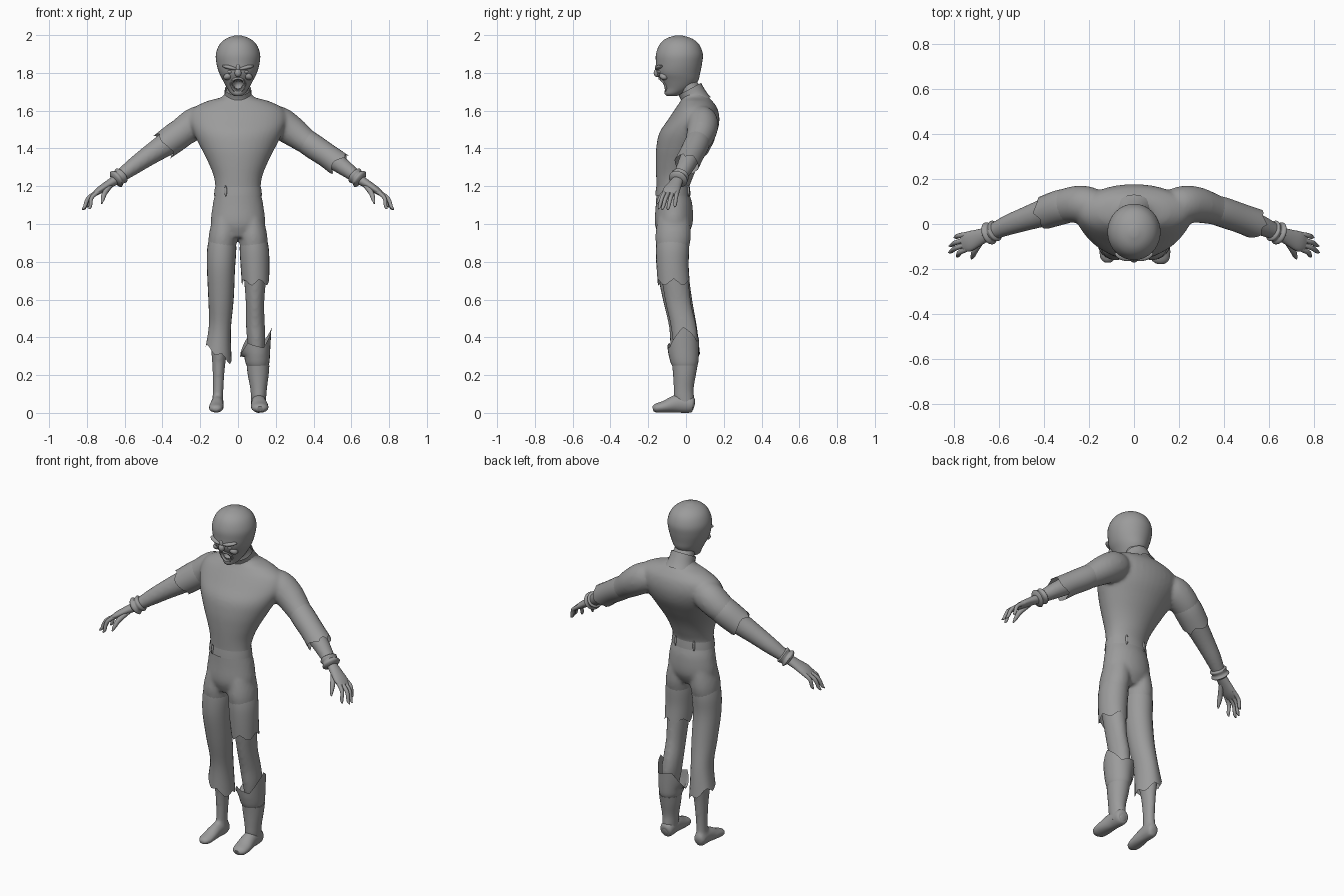
import bpy, bmesh, math
from mathutils import Vector, Euler

if "Cube" in bpy.data.objects:
    bpy.data.objects.remove(bpy.data.objects["Cube"], do_unlink=True)

grey = bpy.data.materials.new("plain_grey")
grey.use_nodes = True
grey.diffuse_color = (.33, .33, .33, 1)
for node in grey.node_tree.nodes:
    if node.type == 'BSDF_PRINCIPLED':
        node.inputs["Base Color"].default_value = grey.diffuse_color
        node.inputs["Roughness"].default_value = .7

built = []


def finish(name, bm):
    bmesh.ops.recalc_face_normals(bm, faces=bm.faces)
    mesh = bpy.data.meshes.new(name)
    bm.to_mesh(mesh)
    bm.free()
    mesh.materials.append(grey)
    obj = bpy.data.objects.new(name, mesh)
    bpy.context.collection.objects.link(obj)
    built.append(obj)
    return obj


def spline(rings, sub):
    """Catmull-Rom through rings of (x, y, z, radius_u, radius_v)."""
    out = []
    last = len(rings) - 1
    for i in range(last):
        p0, p1, p2, p3 = (rings[min(max(k, 0), last)] for k in range(i - 1, i + 3))
        for j in range(sub):
            t = j / sub
            out.append([b + t * ((c - a) / 2 + t * (a - 2.5 * b + 2 * c - d / 2
                        + t * (1.5 * (b - c) + (d - a) / 2)))
                        for a, b, c, d in zip(p0, p1, p2, p3)])
    return out + [list(rings[-1])]


def loft(name, rings, ref=None, n=24, sub=4, hem=None, closed=True, side=1):
    """Skin elliptical rings: level ones, or across the path when ref is given.
    hem(direction) moves the rim of the final ring along the path."""
    pts = spline([(r[0] * side, *r[1:]) for r in rings], sub)
    centres = [Vector(p[:3]) for p in pts]
    bm = bmesh.new()
    loops = []
    for i, p in enumerate(pts):
        u, v, axis = Vector((1, 0, 0)), Vector((0, 1, 0)), Vector((0, 0, 1))
        if ref:
            axis = (centres[min(i + 1, len(pts) - 1)] - centres[max(i - 1, 0)]).normalized()
            u = Vector(ref)
            u = (u - axis * u.dot(axis)).normalized()
            v = axis.cross(u)
        loop = []
        weight = max(0, i / (len(pts) - 1) - .6) / .4
        for k in range(n):
            a = math.tau * k / n
            d = u * math.cos(a) + v * math.sin(a)
            co = centres[i] + u * p[3] * math.cos(a) + v * p[4] * math.sin(a)
            if hem:
                co += axis * hem(d) * weight
            loop.append(bm.verts.new(co))
        loops.append(loop)
    for lo, hi in zip(loops, loops[1:]):
        for k in range(n):
            m = (k + 1) % n
            bm.faces.new((lo[k], lo[m], hi[m], hi[k]))
    if closed:
        bm.faces.new(loops[0])
        bm.faces.new(loops[-1])
    return finish(name, bm)


def ball(name, loc, scale, rot=(0, 0, 0)):
    bm = bmesh.new()
    bmesh.ops.create_uvsphere(bm, u_segments=20, v_segments=12, radius=1)
    turn = Euler(rot).to_matrix()
    for vert in bm.verts:
        vert.co = Vector(loc) + turn @ Vector([c * s for c, s in zip(vert.co, scale)])
    return finish(name, bm)


def activate(objs):
    bpy.ops.object.select_all(action='DESELECT')
    for obj in objs:
        obj.select_set(True)
    bpy.context.view_layer.objects.active = objs[0]


def join(objs, name):
    activate(objs)
    bpy.ops.object.join()
    for obj in objs[1:]:
        built.remove(obj)
    objs[0].name = name
    return objs[0]


def teeth(x, size):
    """Ragged edge: a triangle wave."""
    return size * (2 * abs((x % 1) * 2 - 1) - 1)


def angle(d):
    return math.atan2(d.y, d.x) / math.tau


ACROSS = (0, 1, 0)
WIDE = (1, 0, 0)

# Torso and neck
body = [loft("body", [
    (0, -.07, .93, .11, .07), (0, -.065, 1, .143, .1), (0, -.063, 1.1, .134, .097),
    (0, -.07, 1.18, .12, .086), (0, -.06, 1.25, .128, .098), (0, -.045, 1.32, .155, .115),
    (0, -.02, 1.4, .195, .138), (0, .01, 1.48, .235, .152), (0, .04, 1.55, .26, .137),
    (0, .055, 1.61, .24, .112), (0, .055, 1.65, .165, .085), (0, .045, 1.68, .075, .066),
    (0, 0, 1.76, .055, .055)], n=40)]

# Arms, legs and feet, merged with the torso into one skin
foot = [(.108, .046, .04, .012, .012), (.108, .032, .042, .032, .04),
        (.11, -.04, .046, .034, .045), (.115, -.11, .03, .04, .029),
        (.117, -.155, .022, .034, .021), (.117, -.173, .018, .015, .01)]
for s in (-1, 1):
    body.append(loft("arm", [
        (.15, .07, 1.55, .07, .07), (.21, .085, 1.54, .083, .085), (.28, .085, 1.497, .08, .08),
        (.37, .06, 1.43, .066, .065), (.475, .025, 1.36, .054, .053),
        (.56, -.005, 1.3, .046, .044), (.64, -.04, 1.24, .034, .031),
        (.66, -.048, 1.227, .03, .027)], ACROSS, side=s))
    body.append(loft("leg", [
        (.07, -.065, 1.03, .065, .085), (.08, -.068, .93, .076, .094),
        (.087, -.07, .82, .068, .078), (.09, -.057, .7, .058, .072), (.09, -.04, .58, .049, .068),
        (.092, -.015, .47, .05, .068), (.097, -.004, .38, .048, .066),
        (.102, 0, .25, .034, .046), (.105, 0, .13, .028, .038), (.108, 0, .05, .03, .04)], side=s))
    body.append(loft("foot", foot, WIDE, side=s))
skin = join(body, "body_skin")
remesh = skin.modifiers.new("merge", 'REMESH')
remesh.mode = 'VOXEL'
remesh.voxel_size = .01
soften = skin.modifiers.new("soften", 'SMOOTH')
soften.iterations = 5
activate([skin])
for modifier in ("merge", "soften"):
    bpy.ops.object.modifier_apply(modifier=modifier)
if not skin.data.materials:
    skin.data.materials.append(grey)

# Collar, waist belt and belt loops
loft("collar", [(0, .05, 1.645, .09, .085), (0, .038, 1.68, .073, .07),
                (0, .02, 1.715, .07, .068)], WIDE, closed=False)
loft("belt", [(0, -.069, 1.15, .127, .094), (0, -.069, 1.17, .125, .092),
              (0, -.069, 1.195, .122, .089)], n=40, closed=False)
for x, y in ((-.065, -.148), (-.06, .011), (.06, .011)):
    ball("belt_loop", (x, y, 1.175), (.007, .008, .03))

# Torn sleeves: long on the left, short on the right
loft("left_sleeve", [(.33, .073, 1.46, .062, .062), (.39, .054, 1.417, .067, .066),
                     (.475, .025, 1.36, .066, .064), (.535, .003, 1.317, .068, .067)], ACROSS,
     hem=lambda d: .012 * d.z + teeth(angle(d) * 5, .014), closed=False)
loft("right_sleeve", [(.27, .085, 1.503, .074, .074), (.32, .076, 1.468, .078, .078),
                      (.395, .052, 1.413, .074, .074)], ACROSS, side=-1,
     hem=lambda d: teeth(angle(d) * 4, .014), closed=False)

# Torn trousers: short on the left, long on the right
loft("left_trouser_leg", [(.08, -.068, .95, .066, .084), (.086, -.071, .87, .077, .088),
                          (.09, -.071, .78, .076, .085), (.093, -.065, .69, .072, .085)],
     hem=lambda d: teeth(angle(d) * 5, .02), closed=False)
loft("right_trouser_leg", [(.08, -.068, .95, .066, .084), (.086, -.071, .87, .077, .088),
                           (.09, -.071, .76, .074, .083), (.09, -.045, .6, .067, .077),
                           (.096, -.015, .45, .058, .073), (.104, -.004, .31, .07, .078)],
     hem=lambda d: -.045 * d.x + teeth(angle(d) * 5, .018), side=-1, closed=False)

# Left boot with a torn, flaring cuff
loft("boot_shaft", [(.108, -.002, .03, .038, .044), (.109, -.01, .08, .04, .052),
                    (.109, -.012, .13, .044, .052), (.107, -.008, .2, .055, .06),
                    (.106, -.006, .25, .06, .067)])
loft("boot_shoe", [(x, y - .002, z + .003, a + .006, b + .003) for x, y, z, a, b in foot], WIDE)
loft("boot_cuff", [(.106, -.006, .235, .05, .058), (.103, -.008, .262, .062, .072),
                   (.1, -.012, .31, .07, .08), (.094, -.015, .375, .083, .084)],
     hem=lambda d: .045 * d.x + .02 * d.y + teeth(angle(d) * 3, .035), closed=False)

# Wrist wraps and hands
tips = [(.79, -.145, 1.08), (.825, -.127, 1.077), (.822, -.098, 1.075), (.8, -.06, 1.09)]
for s, word in ((-1, "right"), (1, "left")):
    loft(word + "_wrist_wrap", [(.612, -.027, 1.262, .036, .034), (.618, -.03, 1.257, .048, .046),
                                (.632, -.036, 1.246, .044, .04), (.645, -.042, 1.237, .052, .05),
                                (.655, -.046, 1.229, .034, .03)], ACROSS, side=s)
    hand = [loft("palm", [(.64, -.04, 1.238, .028, .026), (.69, -.06, 1.207, .037, .022),
                          (.735, -.078, 1.177, .045, .019), (.762, -.087, 1.157, .036, .012)],
                 ACROSS, side=s)]
    for i, (x, y, z) in enumerate(tips):
        base = Vector((.735, -.108 + .021 * i, 1.175))
        tip = Vector((x, y, z))
        knuckle = (base + tip) / 2 + Vector((.012, 0, .012))
        hand.append(loft("finger", [(*base, .012, .012), (*knuckle, .011, .011),
                                    (*base.lerp(tip, .85), .009, .009), (*tip, .003, .003)],
                         ACROSS, n=10, side=s))
    hand.append(loft("thumb", [(.675, -.07, 1.205, .014, .014), (.705, -.115, 1.165, .014, .014),
                               (.715, -.138, 1.135, .011, .011), (.722, -.154, 1.108, .004, .004)],
                     WIDE, n=10, side=s))
    join(hand, word + "_hand")

# Head with an open mouth
head = loft("head", [
    (0, -.075, 1.678, .02, .028), (0, -.066, 1.69, .038, .047), (0, -.042, 1.72, .058, .075),
    (0, -.035, 1.76, .08, .1), (0, -.04, 1.8, .1, .115), (0, -.037, 1.85, .114, .122),
    (0, -.035, 1.9, .117, .124), (0, -.035, 1.95, .098, .105), (0, -.037, 1.982, .062, .068),
    (0, -.038, 1.998, .016, .018)], n=40)
cutter = ball("mouth_cutter", (0, -.135, 1.735), (.034, .06, .036))
carve = head.modifiers.new("mouth", 'BOOLEAN')
carve.object = cutter
carve.operation = 'DIFFERENCE'
carve.solver = 'EXACT'
activate([head])
bpy.ops.object.modifier_apply(modifier="mouth")
built.remove(cutter)
bpy.data.objects.remove(cutter, do_unlink=True)

# Lips and two rows of teeth around a tilted oval
tilt = Euler((.45, 0, 0)).to_matrix()
ring = []
for k in range(17):
    a = math.tau * k / 16
    p = Vector((0, -.122, 1.736)) + tilt @ Vector((.034 * math.cos(a), .012 * math.cos(a) ** 2,
                                                   .039 * math.sin(a)))
    ring.append((*p, .008, .008))
loft("lips", ring, (.01, -1, .3), n=8, sub=2)
for row in (-1, 1):
    for k in range(-2, 3):
        p = Vector((0, -.116, 1.736)) + tilt @ Vector((.01 * k, .002 * k * k,
                                                       row * (.029 - .0015 * k * k)))
        ball("tooth", p, (.004, .004, .009))

# Nose, brows, eyes and cheeks
ball("nose", (0, -.153, 1.8), (.018, .018, .022))
ball("nose_bridge", (0, -.152, 1.825), (.012, .012, .024))
for s in (-1, 1):
    ball("brow", (.045 * s, -.143, 1.829), (.042, .02, .011), (0, -.22 * s, .3 * s))
    ball("eye", (.041 * s, -.138, 1.806), (.015, .012, .01))
    ball("cheek", (.053 * s, -.118, 1.782), (.026, .022, .018), (0, .4 * s, .4 * s))

# Smooth shading with crisp edges
activate(built)
bpy.ops.object.shade_smooth_by_angle(angle=math.radians(45))
